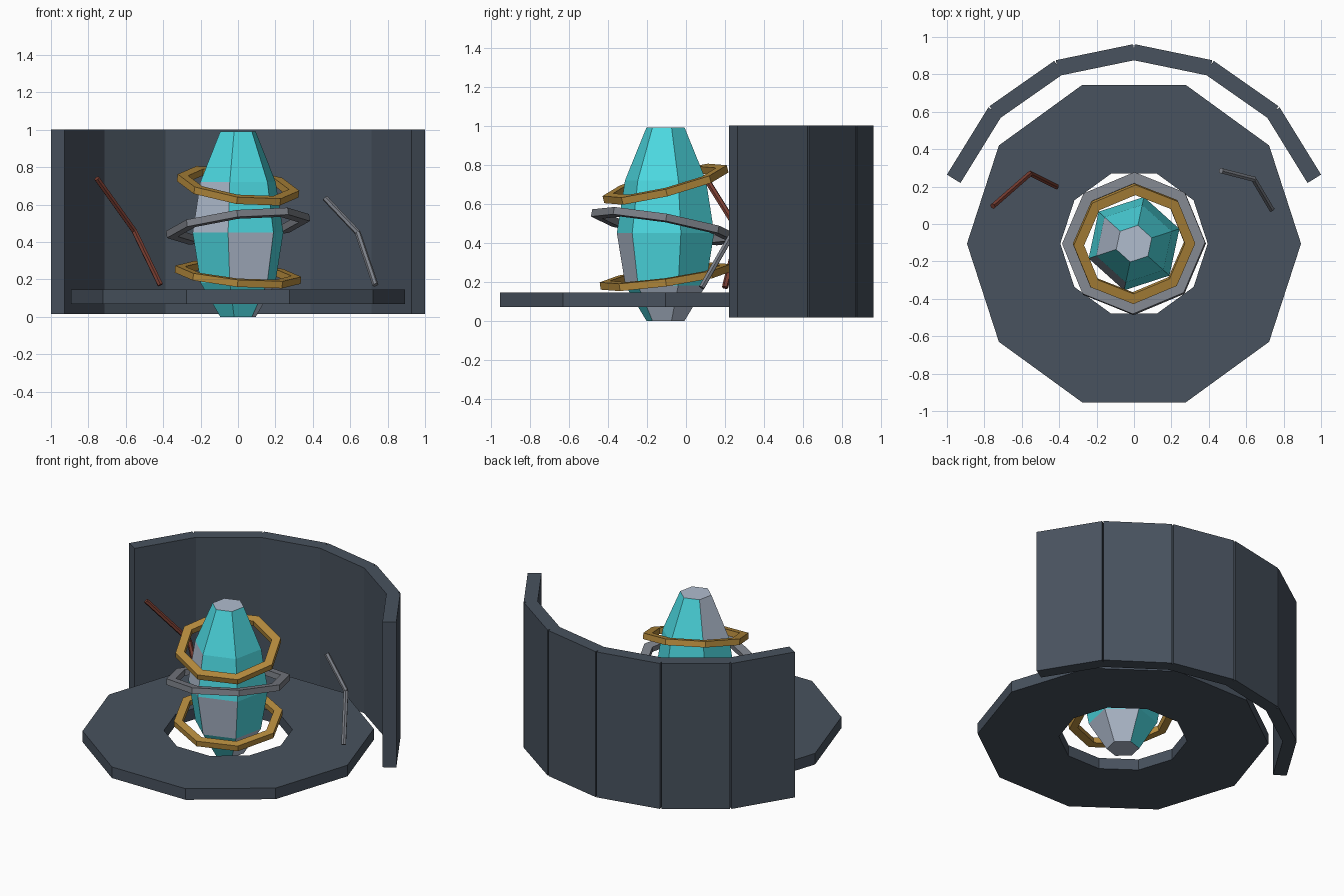
import bpy, bmesh, math
from mathutils import Vector, Matrix

if "Cube" in bpy.data.objects:
    bpy.data.objects.remove(bpy.data.objects["Cube"])

CY = -0.105  # shared axis of disc, crystal, rings and wall


def material(name, rgb):
    m = bpy.data.materials.new(name)
    lin = [(c / 255 / 12.92 if c < 11 else ((c / 255 + 0.055) / 1.055) ** 2.4) for c in rgb]
    m.diffuse_color = (*lin, 1)
    m.use_nodes = True
    m.node_tree.nodes["Principled BSDF"].inputs["Base Color"].default_value = m.diffuse_color
    return m


slate = material("slate", (72, 82, 94))
teal = material("teal", (76, 216, 224))
pale = material("pale_grey", (176, 188, 206))
gold = material("gold", (184, 141, 62))
steel = material("steel", (124, 128, 136))
rust = material("rust", (122, 62, 50))


def finish(name, bm, mats, matrix=Matrix()):
    bmesh.ops.recalc_face_normals(bm, faces=bm.faces)
    mesh = bpy.data.meshes.new(name)
    bm.to_mesh(mesh)
    bm.free()
    for m in mats:
        mesh.materials.append(m)
    ob = bpy.data.objects.new(name, mesh)
    ob.matrix_world = matrix
    bpy.context.collection.objects.link(ob)
    return ob


def circle(bm, n, r, z, start=0.0):
    return [bm.verts.new((r * math.cos(start + math.tau * i / n),
                          r * math.sin(start + math.tau * i / n), z)) for i in range(n)]


def bridge(bm, a, b):
    n = len(a)
    return [bm.faces.new((a[i], a[(i + 1) % n], b[(i + 1) % n], b[i])) for i in range(n)]


def ring(name, n, r_in, r_out, height, z, mat, slope=(0, 0)):
    """Polygonal ring of rectangular section, tilted by its x and y slopes."""
    bm = bmesh.new()
    h = height / 2
    loops = [circle(bm, n, r, dz) for r, dz in ((r_in, -h), (r_out, -h), (r_out, h), (r_in, h))]
    for i in range(4):
        bridge(bm, loops[i], loops[(i + 1) % 4])
    normal = Vector((-slope[0], -slope[1], 1))
    tilt = Vector((0, 0, 1)).rotation_difference(normal).to_matrix().to_4x4()
    return finish(name, bm, [mat], Matrix.Translation((0, CY, z)) @ tilt)


def rod(name, points, radius, mat):
    """Bent rod made of straight six-sided pieces."""
    bm = bmesh.new()
    for p, q in zip(points, points[1:]):
        p, q = Vector(p), Vector(q)
        m = Matrix.Translation((p + q) / 2) @ (q - p).to_track_quat('Z', 'Y').to_matrix().to_4x4()
        bmesh.ops.create_cone(bm, cap_ends=True, segments=6, radius1=radius, radius2=radius,
                              depth=(q - p).length, matrix=m)
    return finish(name, bm, [mat])


# Floor disc with a central hole
ring("floor_disc", 10, 0.394, 0.893, 0.075, 0.107, slate)

# Curved back wall of six flat panels
step = math.radians(140 / 6)
for i in range(6):
    bm = bmesh.new()
    bmesh.ops.create_cube(bm, size=1, matrix=Matrix.Translation((0, 1.0025, 0.508))
                          @ Matrix.Diagonal((0.422, 0.085, 0.984, 1)))
    finish(f"wall_panel_{i + 1}", bm, [slate],
           Matrix.Translation((0, CY, 0)) @ Matrix.Rotation((i - 2.5) * step, 4, 'Z'))

# Crystal: six-sided tiers, a few facets pale
bm = bmesh.new()
tiers = [(0.0, 0.10), (0.18, 0.21), (0.45, 0.255), (0.72, 0.212), (0.99, 0.10)]
pale_facets = {(0, 0), (0, 5), (1, 4), (2, 3), (3, 2)}
loops = [circle(bm, 6, r, z, math.radians(18)) for z, r in tiers]
for t in range(4):
    for k, face in enumerate(bridge(bm, loops[t], loops[t + 1])):
        face.material_index = int((t, k) in pale_facets)
for cap in (loops[0], loops[-1]):
    bm.faces.new(cap).material_index = 1
finish("crystal", bm, [teal, pale], Matrix.Translation((0, CY, 0)))

# Tilted rings floating around the crystal
ring("lower_ring", 8, 0.285, 0.338, 0.038, 0.225, gold, (-0.09, 0.14))
ring("middle_ring", 8, 0.325, 0.385, 0.038, 0.485, steel, (0.12, -0.18))
ring("upper_ring", 8, 0.272, 0.328, 0.038, 0.70, gold, (-0.14, 0.25))

# Bent rods in front of the wall
rod("left_rod", [(-0.755, 0.095, 0.74), (-0.555, 0.27, 0.46), (-0.415, 0.20, 0.17)], 0.016, rust)
rod("right_rod", [(0.465, 0.285, 0.635), (0.64, 0.24, 0.45), (0.735, 0.08, 0.17)], 0.016, steel)
